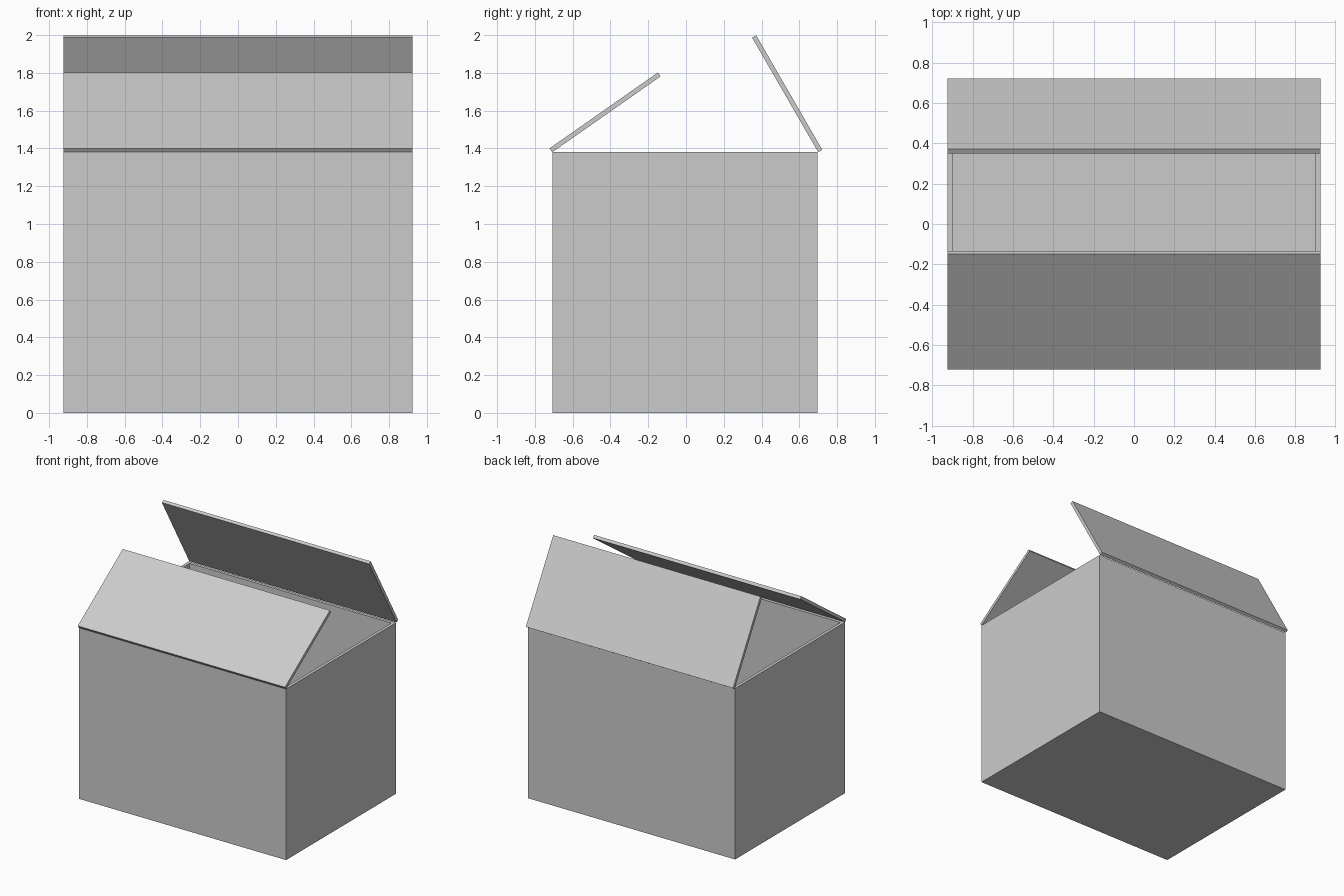
import bpy
import bmesh
from math import radians
from mathutils import Matrix, Vector

cube = bpy.data.objects.get("Cube")
if cube:
    bpy.data.objects.remove(cube, do_unlink=True)

WIDTH, HEIGHT, WALL = 1.85, 1.38, 0.025
FRONT, BACK = -0.708, 0.695
FLAP_LENGTH = 0.70

cardboard = bpy.data.materials.new("plain_grey")
cardboard.use_nodes = True
grey = (0.6, 0.6, 0.6, 1)
cardboard.diffuse_color = grey
cardboard.node_tree.nodes["Principled BSDF"].inputs["Base Color"].default_value = grey


def add_block(bm, low, high):
    """Add an axis-aligned block between two corners."""
    low, high = Vector(low), Vector(high)
    matrix = Matrix.Translation((low + high) / 2) @ Matrix.Diagonal((*(high - low), 1))
    return bmesh.ops.create_cube(bm, size=1, matrix=matrix)["verts"]


def finish(name, bm):
    mesh = bpy.data.meshes.new(name)
    bm.to_mesh(mesh)
    bm.free()
    mesh.materials.append(cardboard)
    obj = bpy.data.objects.new(name, mesh)
    bpy.context.collection.objects.link(obj)
    return obj


# Open box: inset the top face and push it down to the floor
bm = bmesh.new()
add_block(bm, (-WIDTH / 2, FRONT, 0), (WIDTH / 2, BACK, HEIGHT))
bm.normal_update()
top = max(bm.faces, key=lambda f: f.calc_center_median().z)
bmesh.ops.inset_region(bm, faces=[top], thickness=WALL, use_even_offset=True)
inner = bmesh.ops.extrude_discrete_faces(bm, faces=[top])["faces"][0]
bmesh.ops.translate(bm, verts=inner.verts, vec=(0, 0, WALL - HEIGHT))
bmesh.ops.recalc_face_normals(bm, faces=bm.faces)
finish("box_body", bm)


# Lid flaps: thin panels hinged on the front and back rims
def add_flap(name, hinge_y, direction, angle):
    bm = bmesh.new()
    ends = sorted((0, direction * FLAP_LENGTH))
    add_block(bm, (-WIDTH / 2, ends[0], 0), (WIDTH / 2, ends[1], WALL))
    flap = finish(name, bm)
    flap.location = (0, hinge_y, HEIGHT)
    flap.rotation_euler.x = direction * radians(angle)


add_flap("front_flap", FRONT, 1, 35)
add_flap("back_flap", 0.70, -1, 60)
